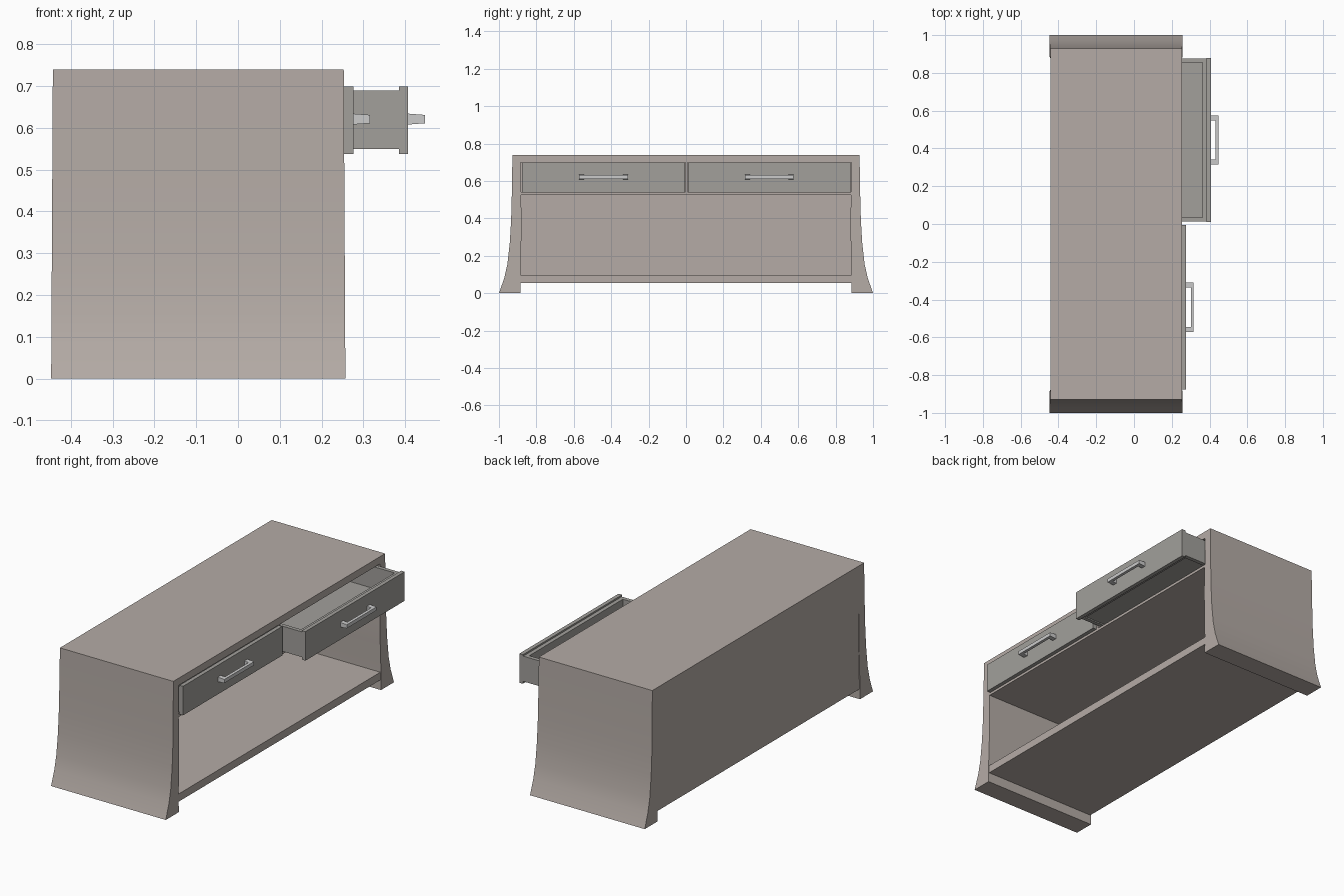
import bpy, bmesh

if "Cube" in bpy.data.objects:
    bpy.data.objects.remove(bpy.data.objects["Cube"])


def material(name, rgb):
    m = bpy.data.materials.new(name)
    m.diffuse_color = (*rgb, 1)
    m.use_nodes = True
    m.node_tree.nodes["Principled BSDF"].inputs["Base Color"].default_value = m.diffuse_color
    return m


WOOD = material("warm_grey_wood", (0.46, 0.41, 0.38))
DRAWER = material("dark_grey_front", (0.36, 0.35, 0.33))
METAL = material("light_metal", (0.62, 0.61, 0.60))


def finish(name, bm, mat):
    bmesh.ops.recalc_face_normals(bm, faces=bm.faces[:])
    me = bpy.data.meshes.new(name)
    bm.to_mesh(me)
    bm.free()
    me.materials.append(mat)
    ob = bpy.data.objects.new(name, me)
    bpy.context.collection.objects.link(ob)
    return ob


def add_box(bm, x, y, z):
    vs = bmesh.ops.create_cube(bm, size=1)["verts"]
    for v in vs:
        v.co = [(a + b) / 2 + c * (b - a) for (a, b), c in zip((x, y, z), v.co)]
    return vs


def box(name, x, y, z, mat):
    bm = bmesh.new()
    add_box(bm, x, y, z)
    return finish(name, bm, mat)


# Flared side panels: (height, outer y, inner y), slightly deeper at the foot
SIDE = [(0.0, 1.0, 0.886), (0.08, 0.972, 0.886), (0.155, 0.955, 0.885),
        (0.27, 0.942, 0.881), (0.39, 0.935, 0.879), (0.54, 0.931, 0.883),
        (0.74, 0.928, 0.885)]


def side_panel(name, s):
    bm = bmesh.new()
    rings = []
    for z, out, inn in SIDE:
        t = z / 0.74
        x0, x1 = -0.447 + 0.004 * t, 0.257 - 0.004 * t
        rings.append([bm.verts.new((x, s * y, z)) for x, y in
                      ((x0, out), (x1, out), (x1, inn), (x0, inn))])
    for a, b in zip(rings, rings[1:]):
        for i in range(4):
            j = (i + 1) % 4
            bm.faces.new((a[i], a[j], b[j], b[i]))
    bm.faces.new(rings[0])
    bm.faces.new(rings[-1])
    ob = finish(name, bm, WOOD)
    bpy.ops.object.select_all(action='DESELECT')
    ob.select_set(True)
    bpy.context.view_layer.objects.active = ob
    bpy.ops.object.shade_smooth_by_angle(angle=0.52)


side_panel("left_side_panel", -1)
side_panel("right_side_panel", 1)

# Carcass boards between the sides
W = (-0.888, 0.888)
box("top_board", (-0.443, 0.253), W, (0.70, 0.74), WOOD)
box("bottom_shelf", (-0.443, 0.253), W, (0.055, 0.098), WOOD)
box("drawer_shelf", (-0.425, 0.253), W, (0.525, 0.54), WOOD)
box("back_panel", (-0.443, -0.425), W, (0.098, 0.70), WOOD)
box("drawer_divider", (-0.425, 0.253), (-0.004, 0.008), (0.54, 0.70), WOOD)


def drawer(name, y0, y1, front):
    # front board, with the open tray behind it
    back = front - 0.64
    bx = front - 0.022
    box(name + "_front", (bx, front), (y0, y1), (0.538, 0.699), DRAWER)
    bm = bmesh.new()
    a, b, t = y0 + 0.003, y1 - 0.003, 0.022
    z = (0.55, 0.69)
    add_box(bm, (back, bx), (a, a + t), z)
    add_box(bm, (back, bx), (b - t, b), z)
    add_box(bm, (back, back + t), (a + t, b - t), z)
    add_box(bm, (bx - t, bx), (a + t, b - t), z)
    add_box(bm, (back + t, bx - t), (a + t, b - t), (0.557, 0.569))
    finish(name + "_tray", bm, DRAWER)

    # handle: a U-shaped bar that thins away from the front
    c, h, w, tip = (y0 + y1) / 2, 0.13, 0.026, front + 0.04
    path = [(front, c - h), (tip, c - h), (tip, c + h), (front, c + h),
            (front, c + h - w), (tip - 0.015, c + h - w),
            (tip - 0.015, c - h + w), (front, c - h + w)]
    bm = bmesh.new()
    lo, hi = [], []
    for x, y in path:
        half = 0.013 - 0.003 * (x - front) / 0.04
        lo.append(bm.verts.new((x, y, 0.621 - half)))
        hi.append(bm.verts.new((x, y, 0.621 + half)))
    bm.faces.new(lo)
    bm.faces.new(hi)
    for i in range(8):
        j = (i + 1) % 8
        bm.faces.new((lo[i], lo[j], hi[j], hi[i]))
    finish(name + "_handle", bm, METAL)


# One drawer shut, one pulled out
drawer("closed_drawer", -0.876, -0.006, 0.276)
drawer("open_drawer", 0.010, 0.880, 0.407)
